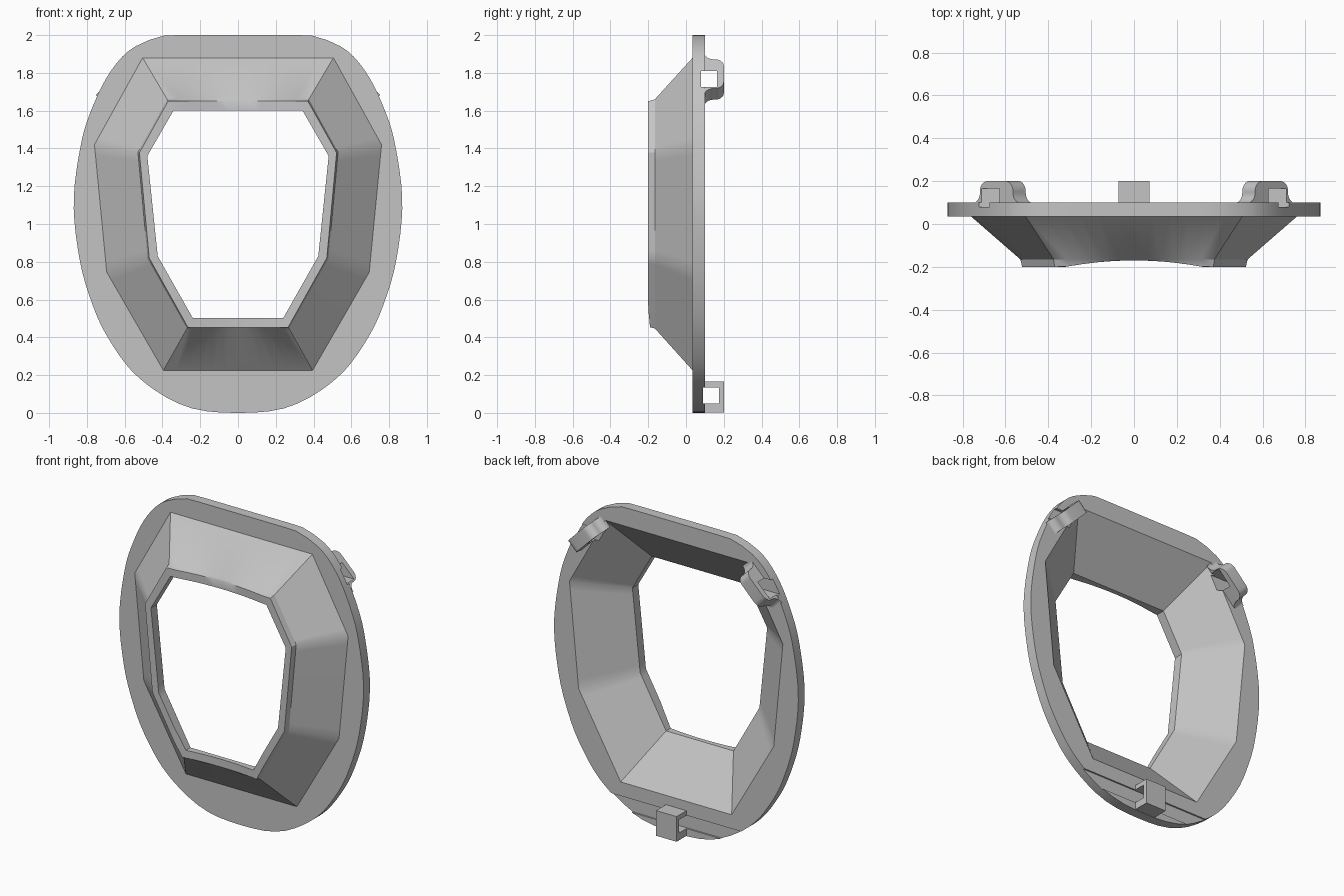
import bpy, bmesh, math
from mathutils import Vector, Matrix

if "Cube" in bpy.data.objects:
    bpy.data.objects.remove(bpy.data.objects["Cube"])

grey = bpy.data.materials.new("plain grey")
grey.use_nodes = True
grey.diffuse_color = (0.55, 0.55, 0.55, 1)
grey.node_tree.nodes["Principled BSDF"].inputs["Base Color"].default_value = (0.55, 0.55, 0.55, 1)

CENTRE_Z = 1.1
STEPS = 12


def finish(name, bm):
    bmesh.ops.recalc_face_normals(bm, faces=bm.faces)
    mesh = bpy.data.meshes.new(name)
    bm.to_mesh(mesh)
    bm.free()
    mesh.materials.append(grey)
    obj = bpy.data.objects.new(name, mesh)
    bpy.context.collection.objects.link(obj)
    return obj


def box(name, lo, hi):
    bm = bmesh.new()
    lo, hi = Vector(lo), Vector(hi)
    size = Matrix.Diagonal(hi - lo).to_4x4()
    bmesh.ops.create_cube(bm, size=1, matrix=Matrix.Translation((lo + hi) / 2) @ size)
    return finish(name, bm)


def select_only(obj):
    bpy.ops.object.select_all(action='DESELECT')
    obj.select_set(True)
    bpy.context.view_layer.objects.active = obj


def cut(obj, cutters):
    select_only(obj)
    for cutter in cutters:
        mod = obj.modifiers.new("cut", 'BOOLEAN')
        mod.operation = 'DIFFERENCE'
        mod.solver = 'EXACT'
        mod.object = cutter
        bpy.ops.object.modifier_apply(modifier=mod.name)


def octagon(right_side):
    """Mirror four right-hand corners and split every edge evenly."""
    corners = right_side + [(-x, z) for x, z in reversed(right_side)]
    points = []
    for i, a in enumerate(corners):
        a, b = Vector(a), Vector(corners[(i + 1) % len(corners)])
        points += [a.lerp(b, k / STEPS) for k in range(STEPS)]
    return points


def smooth_path(pts, n=12):
    """Catmull-Rom path through the points, ends excluded."""
    out = []
    for p0, p1, p2, p3 in zip(pts, pts[1:], pts[2:], pts[3:]):
        for k in range(n):
            t = k / n
            out.append(0.5 * (2 * p1 + (p2 - p0) * t + (2 * p0 - 5 * p1 + 4 * p2 - p3) * t * t
                              + (3 * p1 - p0 - 3 * p2 + p3) * t ** 3))
    return out + [pts[-2]]


# Rounded outline of the flange, right half from bottom to top
half = [Vector(p) for p in [(-0.28, 0.035), (0, 0), (0.28, 0.035), (0.53, 0.19), (0.69, 0.4),
        (0.78, 0.6), (0.84, 0.82), (0.87, 1.12), (0.83, 1.43), (0.77, 1.62), (0.68, 1.8),
        (0.56, 1.93), (0.38, 2.0), (0.2, 2.0)]]
half = smooth_path(half) + [Vector((0, 2.0))]
polar = [(math.atan2(p.x, CENTRE_Z - p.y), p) for p in half]


def on_outline(q):
    """Point of the outline in the same direction from the centre as q."""
    angle = math.atan2(abs(q.x), CENTRE_Z - q.y)
    side = -1 if q.x < 0 else 1
    for (a0, p0), (a1, p1) in zip(polar, polar[1:]):
        if a0 <= angle <= a1 + 1e-6:
            p = p0.lerp(p1, (angle - a0) / max(a1 - a0, 1e-9))
            return Vector((side * p.x, p.y))
    return Vector((0, 2.0))


base = octagon([(0.505, 1.88), (0.76, 1.42), (0.695, 0.745), (0.395, 0.225)])
neck = octagon([(0.375, 1.66), (0.53, 1.38), (0.478, 0.815), (0.27, 0.447)])
lip = octagon([(0.37, 1.65), (0.522, 1.377), (0.47, 0.82), (0.265, 0.453)])
hole = octagon([(0.342, 1.6), (0.48, 1.36), (0.425, 0.83), (0.24, 0.503)])
outline = [on_outline(p) for p in base]


def flat(y):
    return lambda p: y


def arched(p):
    return -0.2 + 0.03 * max(0, 1 - (p.x / 0.32) ** 2)


# Frame: flange, funnel and lip as one closed ring of loops
sections = [(outline, flat(0.035)), (base, flat(0.035)), (neck, flat(-0.165)), (lip, arched),
            (hole, arched), (hole, flat(-0.14)), (base, flat(0.1)), (outline, flat(0.1))]
bm = bmesh.new()
loops = [[bm.verts.new((p.x, depth(p), p.y)) for p in pts] for pts, depth in sections]
for i, a in enumerate(loops):
    b = loops[(i + 1) % len(loops)]
    for k in range(len(a)):
        m = (k + 1) % len(a)
        bm.faces.new((a[k], a[m], b[m], b[k]))
frame = finish("frame", bm)

# Square channels running across the back
upper_cutter = box("upper_channel_cutter", (-1, 0.08, 1.725), (1, 0.165, 1.81))
lower_cutter = box("lower_channel_cutter", (-1, 0.09, 0.05), (1, 0.175, 0.135))


def upper_clip(name, side):
    """Flared bridge laid along the slanted upper corner of the flange."""
    r = 0.048
    prof = []
    for k in range(9):                      # concave foot
        t = math.pi / 2 * k / 8
        prof.append((0.157 - r * math.sin(t), 0.098 + r * (1 - math.cos(t))))
    for k in range(9):                      # rounded shoulder
        t = math.pi / 2 * k / 8
        prof.append((0.061 + r * math.cos(t), 0.152 + r * math.sin(t)))
    prof += [(-u, y) for u, y in reversed(prof)]
    s = math.sqrt(0.5)
    bm = bmesh.new()
    ends = []
    for v in (-0.042, 0.042):
        ends.append([bm.verts.new((side * (0.612 + s * (u + v)), y, 1.765 + s * (v - u)))
                     for u, y in prof])
    bm.faces.new(ends[0])
    bm.faces.new(ends[1])
    for k in range(len(prof)):
        m = (k + 1) % len(prof)
        bm.faces.new((ends[0][k], ends[0][m], ends[1][m], ends[1][k]))
    return finish(name, bm)


left_clip = upper_clip("upper_left_clip", 1)
right_clip = upper_clip("upper_right_clip", -1)
bottom_clip = box("bottom_clip", (-0.073, 0.08, 0.003), (0.073, 0.2, 0.165))

cut(frame, [upper_cutter, lower_cutter])
cut(left_clip, [upper_cutter])
cut(right_clip, [upper_cutter])
cut(bottom_clip, [lower_cutter])
for cutter in (upper_cutter, lower_cutter):
    bpy.data.objects.remove(cutter)

for obj in (frame, left_clip, right_clip):
    select_only(obj)
    bpy.ops.object.shade_smooth_by_angle(angle=math.radians(30))
